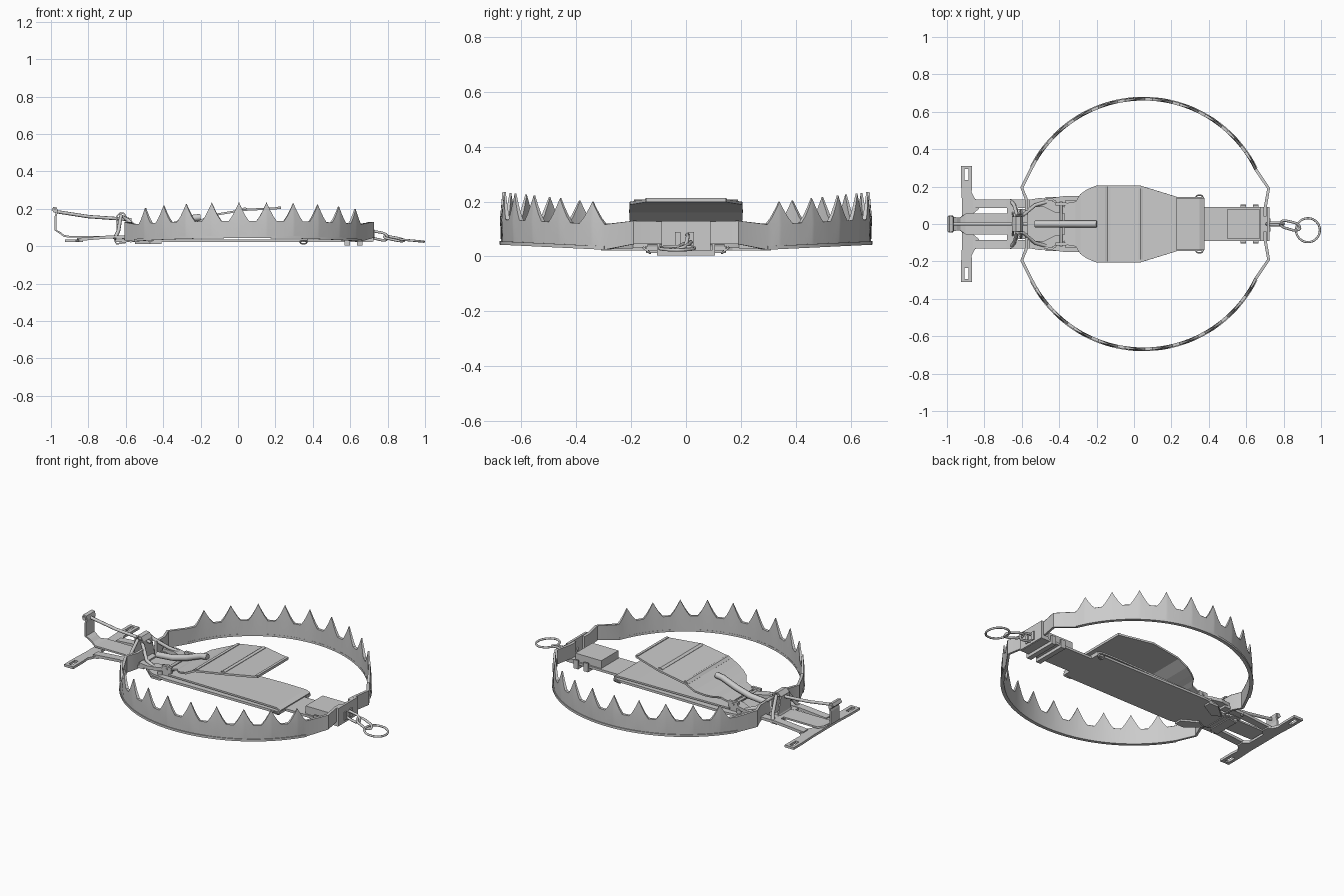
import bpy, bmesh, math
from mathutils import Vector


def finish(name, bm, mirror=False, smooth=None):
    bmesh.ops.recalc_face_normals(bm, faces=bm.faces[:])
    me = bpy.data.meshes.new(name)
    bm.to_mesh(me)
    bm.free()
    ob = bpy.data.objects.new(name, me)
    bpy.context.collection.objects.link(ob)
    bpy.ops.object.select_all(action='DESELECT')
    bpy.context.view_layer.objects.active = ob
    ob.select_set(True)
    if smooth:
        bpy.ops.object.shade_smooth_by_angle(angle=math.radians(smooth))
    if mirror:
        m = ob.modifiers.new("mirror_y", 'MIRROR')
        m.use_axis = (False, True, False)
        m.use_mirror_merge = False
    return ob


def loft(bm, rings, closed=False, caps=True):
    vs = [[bm.verts.new(p) for p in r] for r in rings]
    n = len(vs[0])
    for i in range(len(vs) if closed else len(vs) - 1):
        a, b = vs[i], vs[(i + 1) % len(vs)]
        for j in range(n):
            bm.faces.new((a[j], a[(j + 1) % n], b[(j + 1) % n], b[j]))
    if caps and not closed:
        bm.faces.new(vs[0])
        bm.faces.new(vs[-1])


def plate(name, pts, z0, z1, mirror=False, sym=False):
    """Flat plate from a top outline; sym adds the other half of the outline."""
    if sym:
        pts = pts + [(x, -y) for x, y in reversed(pts)]
    bm = bmesh.new()
    loft(bm, [[(x, y, z) for x, y in pts] for z in (z0, z1)])
    return finish(name, bm, mirror)


def boxes(name, items, mirror=False):
    bm = bmesh.new()
    for x0, x1, y0, y1, z0, z1 in items:
        loft(bm, [[(x0, y0, z), (x1, y0, z), (x1, y1, z), (x0, y1, z)] for z in (z0, z1)])
    return finish(name, bm, mirror)


def strip(name, prof, t=0.01, y0=None, mirror=False):
    """Bent sheet: profile points are (x, z, half width), or (x, z, y max) with y0."""
    bm = bmesh.new()
    rings = []
    for i, (x, z, w) in enumerate(prof):
        a, b = prof[max(i - 1, 0)], prof[min(i + 1, len(prof) - 1)]
        d = Vector((b[0] - a[0], b[1] - a[1])).normalized()
        nx, nz = -d.y * t / 2, d.x * t / 2
        lo = -w if y0 is None else y0
        rings.append([(x + nx, lo, z + nz), (x + nx, w, z + nz),
                      (x - nx, w, z - nz), (x - nx, lo, z - nz)])
    loft(bm, rings)
    return finish(name, bm, mirror)


def tube(name, pts, r, closed=False, mirror=False, sides=8):
    bm = bmesh.new()
    pts = [Vector(p) for p in pts]
    n = len(pts)
    u, rings = None, []
    for i, p in enumerate(pts):
        a = pts[i - 1] if closed or i else p
        b = pts[(i + 1) % n] if closed or i < n - 1 else p
        d = (b - a).normalized()
        if u is None:
            u = d.orthogonal()
        u = (u - d * u.dot(d)).normalized()
        v = d.cross(u)
        rings.append([p + r * (u * math.cos(k * math.tau / sides) + v * math.sin(k * math.tau / sides))
                      for k in range(sides)])
    loft(bm, rings, closed)
    return finish(name, bm, mirror, 50)


def oval(c, along, side, n=20, straight=0.0):
    """Link path: ellipse around c, stretched along its long axis."""
    c, along, side = Vector(c), Vector(along), Vector(side)
    return [c + along * (math.cos(k * math.tau / n) + straight * math.copysign(1, math.cos(k * math.tau / n) + 1e-6))
            + side * math.sin(k * math.tau / n) for k in range(n)]


# Toothed jaws: a half ring with bent ends, mirrored to the other side
CX, R = 0.05, 0.668
TEETH = [30.5 + 12.67 * k for k in range(10)]


def tooth(a):
    d = min(abs(a - t) for t in TEETH) / 4.6
    return max(0.0, 1 - d) ** 1.25


angles = {26.0, 153.0}
for t in TEETH:
    angles.update(t + d for d in (-6.3, -4.6, -3, -1.5, -0.5, 0, 0.5, 1.5, 3, 4.6))
path = [(0.70, 0.04, 0, 0.045, 0.128), (0.70, 0.08, 0, 0.045, 0.128), (0.72, 0.19, 0, 0.045, 0.13)]
for a in sorted(x for x in angles if 26 <= x <= 153):
    s, c = math.sin(math.radians(a)), math.cos(math.radians(a))
    tilt = 0.018 * (s * R - 0.3) / 0.37
    top = 0.117 + tilt
    path.append((CX + R * c, R * s, tooth(a) * (0.06 + 0.04 * s), 0.025 + tilt, top))
path += [(-0.60, 0.195, 0, 0.03, 0.128), (-0.575, 0.13, 0, 0.035, 0.128), (-0.575, 0.05, 0, 0.04, 0.128)]
bm, lip = bmesh.new(), bmesh.new()
rings, lips = [], []
for i, (x, y, h, zb, zt) in enumerate(path):
    a, b = path[max(i - 1, 0)], path[min(i + 1, len(path) - 1)]
    n = Vector((b[1] - a[1], a[0] - b[0])).normalized()

    def at(o, z):
        return (x + n.x * o, y + n.y * o, z)
    q = 0.008 - 0.05 * h
    rings.append([at(-0.007, zb), at(0.007, zb), at(0.007 + 0.05 * h, zt),
                  at(max(q, 0.003), zt + h + 0.0005), at(-max(q, 0.003), zt + h + 0.0005), at(-0.007, zt)])
    if 3 <= i < len(path) - 3:
        lips.append([at(-0.008, zb), at(0.012, zb), at(0.012, zb + 0.013), at(-0.008, zb + 0.013)])
loft(bm, rings)
loft(lip, lips)
finish("toothed_jaws", bm, True, 35)
finish("jaw_bottom_lips", lip, True, 35)

# Base plate with a narrow tongue, and a raised sheet on it
plate("base_plate", [(0.72, 0.09), (0.375, 0.09), (0.375, 0.145), (0.23, 0.145), (-0.37, 0.15),
                     (-0.47, 0.135), (-0.55, 0.08), (-0.66, 0.055)], 0.022, 0.036, sym=True)
strip("base_cover", [(0.375, 0.04, 0.14), (0.35, 0.05, 0.14), (0.23, 0.052, 0.14), (-0.37, 0.048, 0.125)], 0.01)

# Battery-like block, straps and the end bracket
boxes("tongue_block", [(0.50, 0.67, -0.08, 0.08, 0.036, 0.082)])
boxes("strap_bands", [(x, x + 0.03, -0.1, 0.1, 0.004, 0.022) for x in (0.57, 0.635)]
      + [(x, x + 0.03, y, y + 0.01, 0.004, 0.055) for x in (0.57, 0.635) for y in (-0.105, 0.095)])
boxes("end_bracket", [(0.71, 0.724, -0.09, 0.09, 0.025, 0.13), (0.675, 0.71, -0.09, 0.09, 0.025, 0.045),
                      (0.724, 0.73, -0.04, -0.02, 0.04, 0.09), (0.724, 0.73, 0.01, 0.03, 0.04, 0.09)])
tube("side_hooks", oval((0.35, 0.143, 0.022), (0.018, 0, 0), (0, 0.012, 0.01), 12), 0.004, True, True)

# Chain links and pull ring
tube("chain_link_upright", oval((0.755, 0, 0.055), (0.03, 0, -0.006), (0, 0.006, 0.02), 20, 0.5), 0.007, True)
tube("chain_link_flat", oval((0.835, -0.008, 0.04), (0.035, -0.009, -0.007), (0.004, 0.02, 0.006), 20, 0.5), 0.007, True)
tube("pull_ring", oval((0.93, -0.033, 0.03), (0.064, 0, -0.006), (0, 0.064, 0), 32), 0.006, True)

# Trigger pan: creased sheet with rounded tail and ridge bars
pan = [(0.23, 0.204, 0.145), (0.035, 0.194, 0.205), (-0.14, 0.165, 0.207), (-0.20, 0.135, 0.205),
       (-0.25, 0.118, 0.185), (-0.285, 0.107, 0.16), (-0.31, 0.095, 0.12), (-0.37, 0.075, 0.11)]
strip("trigger_pan", pan, 0.011)
strip("pan_crease_front", [(0.048, 0.200, 0.19), (0.035, 0.204, 0.19), (0.022, 0.197, 0.19)], 0.008)
strip("pan_crease_rear", [(-0.127, 0.173, 0.20), (-0.14, 0.174, 0.20), (-0.153, 0.162, 0.20)], 0.008)
strip("pan_front_lip", [(0.23, 0.208, 0.145), (0.215, 0.208, 0.147)], 0.01)

# Pan lever and its pivot lugs
tube("pan_lever", [(-0.2, 0, 0.155), (-0.24, 0, 0.15), (-0.33, 0, 0.115), (-0.42, 0, 0.09),
                   (-0.53, 0, 0.08)], 0.018)
boxes("pan_pivot_lugs", [(-0.42, -0.36, 0.10, 0.115, 0.035, 0.09)], True)
tube("pan_pivot_pin", [(-0.39, -0.12, 0.075), (-0.39, 0.12, 0.075)], 0.008)
tube("clamp_bolts", [(-0.43, 0.115, 0.03), (-0.43, 0.115, 0.058)], 0.016, mirror=True)

# Spring legs curving in from the side arms
strip("side_arms", [(-0.86, 0.035, 0.13), (-0.68, 0.05, 0.13), (-0.53, 0.05, 0.13)], 0.016, 0.085, True)
plate("spring_legs", [(-0.56, 0.09), (-0.56, 0.13), (-0.50, 0.14), (-0.44, 0.125), (-0.37, 0.09),
                      (-0.37, 0.055), (-0.42, 0.06), (-0.48, 0.09)], 0.055, 0.075, True)
plate("clamp_feet", [(-0.55, 0.075), (-0.47, 0.145), (-0.41, 0.145), (-0.41, 0.10), (-0.50, 0.05)],
      0.012, 0.024, True)

# Arched spring clip over the jaw ends
strip("spring_clip", [(-0.57, 0.022, 0.08), (-0.605, 0.035, 0.08), (-0.597, 0.10, 0.05), (-0.597, 0.155, 0.04),
                      (-0.61, 0.175, 0.04), (-0.63, 0.178, 0.04), (-0.648, 0.16, 0.04), (-0.645, 0.06, 0.06),
                      (-0.66, 0.03, 0.08), (-0.65, 0.012, 0.08), (-0.60, 0.02, 0.08)], 0.008)
tube("clip_side_wires", [(-0.66, 0.125, 0.04), (-0.64, 0.10, 0.08), (-0.625, 0.045, 0.165),
                         (-0.59, 0.05, 0.14), (-0.53, 0.10, 0.085), (-0.46, 0.12, 0.065)], 0.01, mirror=True)

# Tail bracket with curled upright and the latch rod
strip("tail_bracket", [(-0.57, 0.04, 0.055), (-0.68, 0.05, 0.055), (-0.90, 0.05, 0.055), (-0.93, 0.055, 0.035),
                       (-0.95, 0.07, 0.035), (-0.975, 0.085, 0.04), (-0.975, 0.16, 0.04), (-0.967, 0.185, 0.04),
                       (-0.972, 0.203, 0.04), (-0.985, 0.206, 0.04), (-0.993, 0.19, 0.04)], 0.01)
tube("latch_rod", [(-0.975, 0, 0.185), (-0.80, 0, 0.158), (-0.57, 0, 0.142)], 0.009)
tube("latch_pin", [(-0.98, -0.045, 0.19), (-0.98, 0.045, 0.19)], 0.011)

# Flared cross bar with slotted ears
plate("cross_bar", [(-0.925, 0.22), (-0.865, 0.22), (-0.868, 0.17), (-0.85, 0.135), (-0.83, 0.125), (-0.83, 0.08),
                    (-0.86, 0.055), (-0.86, 0.0), (-0.92, 0.0), (-0.92, 0.12)][::-1], 0.022, 0.036, True)
boxes("slotted_ears", [(-0.925, -0.907, 0.22, 0.31, 0.022, 0.036), (-0.885, -0.865, 0.22, 0.31, 0.022, 0.036),
                       (-0.907, -0.885, 0.22, 0.235, 0.022, 0.036),
                       (-0.907, -0.885, 0.293, 0.31, 0.022, 0.036)], True)
boxes("tail_tie_plates", [(-0.68, -0.62, 0.05, 0.09, 0.04, 0.055)], True)
